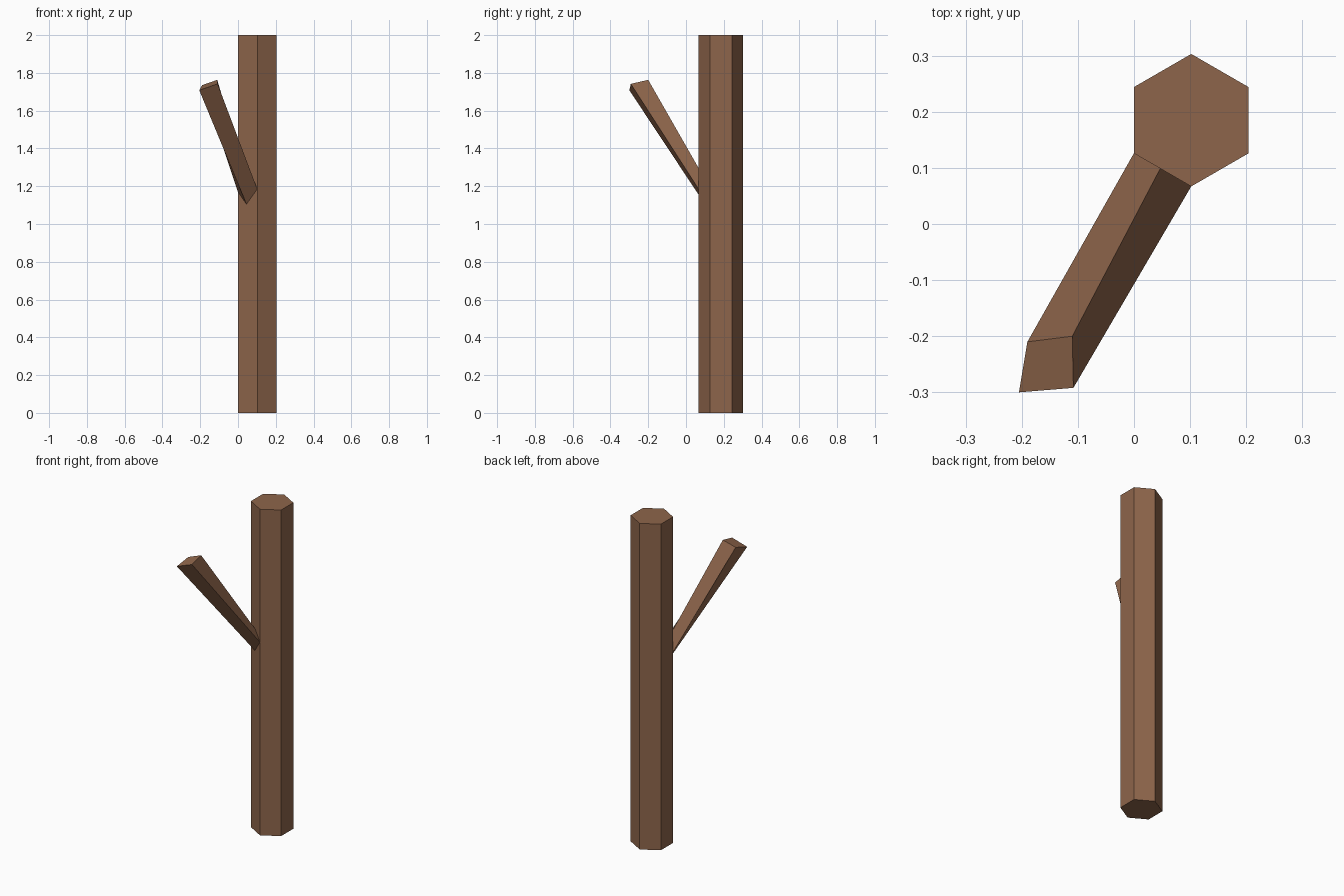
import bpy, bmesh
from math import pi, sqrt
from mathutils import Vector

if "Cube" in bpy.data.objects:
    bpy.data.objects.remove(bpy.data.objects["Cube"])

bark = bpy.data.materials.new("bark")
bark.diffuse_color = (0.27, 0.13, 0.07, 1)
bark.use_nodes = True
bark.node_tree.nodes["Principled BSDF"].inputs["Base Color"].default_value = bark.diffuse_color

# Trunk: upright six-sided prism with a corner pointing back
CX, CY, R = 0.102, 0.185, 0.118
bpy.ops.mesh.primitive_cylinder_add(vertices=6, radius=R, depth=2,
                                    location=(CX, CY, 1))
trunk = bpy.context.object
trunk.name = "trunk"
trunk.data.materials.append(bark)


def on_trunk(t, z):
    """Point on the front-left trunk face, t from left to right corner."""
    left = Vector((CX - R * sqrt(3) / 2, CY - R / 2, z))
    right = Vector((CX, CY - R, z))
    return left.lerp(right, t)


# Branch: four-sided, growing from a diamond on the trunk's front-left face
base = [on_trunk(0, 1.17), on_trunk(0.46, 1.24),
        on_trunk(1, 1.185), on_trunk(0.44, 1.105)]
tip = [(-0.19, -0.21, 1.735), (-0.11, -0.20, 1.763),
       (-0.108, -0.292, 1.742), (-0.205, -0.30, 1.708)]

bm = bmesh.new()
b = [bm.verts.new(p) for p in base]
t = [bm.verts.new(p) for p in tip]
for i in range(4):
    j = (i + 1) % 4
    bm.faces.new((b[i], t[i], t[j], b[j]))
bm.faces.new(t[::-1])
bmesh.ops.recalc_face_normals(bm, faces=bm.faces)
# make sure the end cap faces up
bm.faces.ensure_lookup_table()
bm.normal_update()
if bm.faces[4].normal.z < 0:
    bmesh.ops.reverse_faces(bm, faces=bm.faces)
mesh = bpy.data.meshes.new("branch")
bm.to_mesh(mesh)
bm.free()
mesh.materials.append(bark)
branch = bpy.data.objects.new("branch", mesh)
bpy.context.collection.objects.link(branch)
